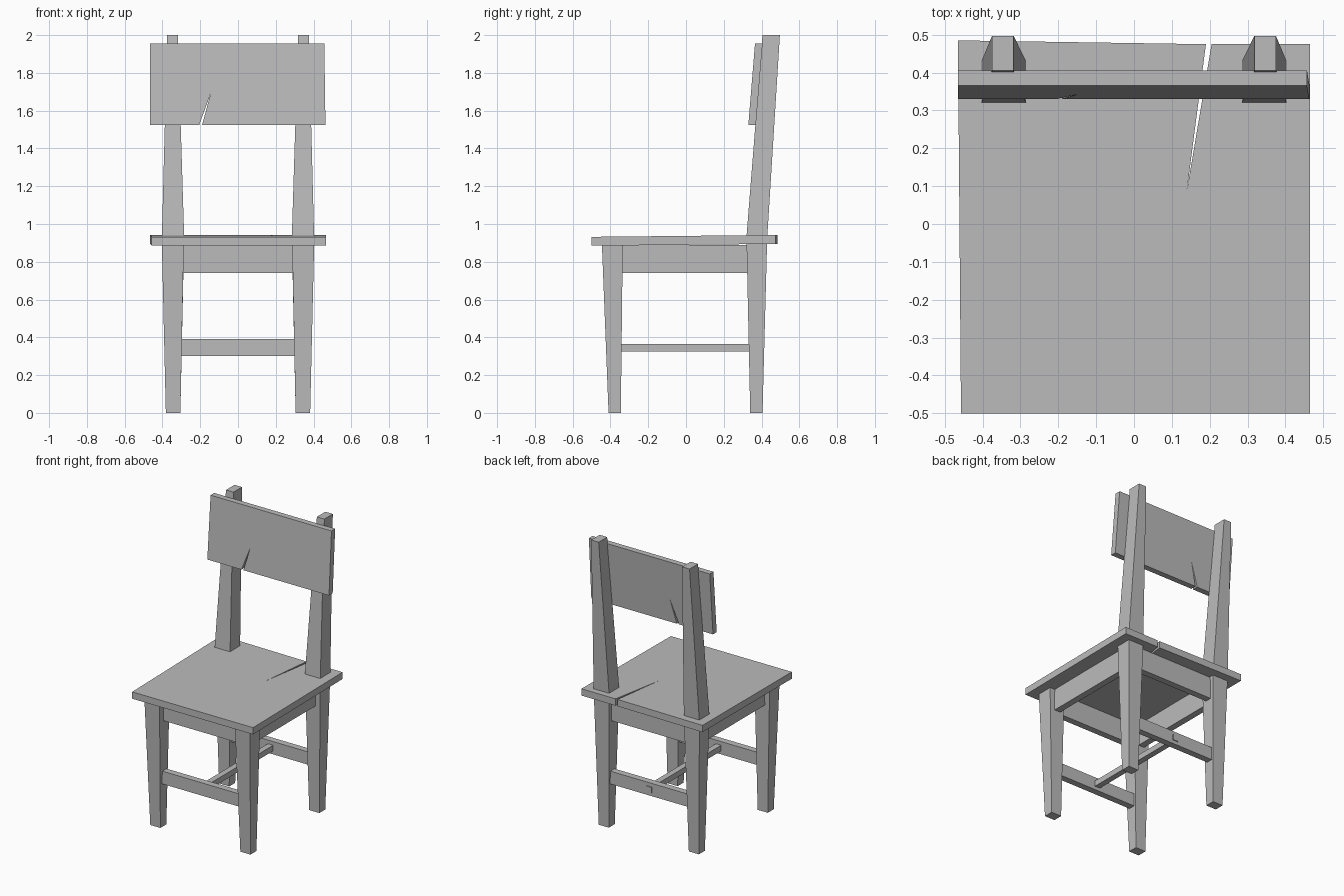
import bpy
import bmesh

cube = bpy.data.objects.get("Cube")
if cube:
    bpy.data.objects.remove(cube, do_unlink=True)

grey = bpy.data.materials.new("grey_wood")
grey.use_nodes = True
tone = (0.5, 0.5, 0.5, 1)
grey.diffuse_color = tone
grey.node_tree.nodes["Principled BSDF"].inputs["Base Color"].default_value = tone


def loft(name, rings):
    """Solid skinned through rings that share a point count."""
    bm = bmesh.new()
    loops = [[bm.verts.new(p) for p in ring] for ring in rings]
    bm.faces.new(loops[0])
    bm.faces.new(loops[-1])
    n = len(loops[0])
    for a, b in zip(loops, loops[1:]):
        for i in range(n):
            j = (i + 1) % n
            bm.faces.new((a[i], a[j], b[j], b[i]))
    bmesh.ops.recalc_face_normals(bm, faces=bm.faces)
    mesh = bpy.data.meshes.new(name)
    bm.to_mesh(mesh)
    bm.free()
    mesh.materials.append(grey)
    obj = bpy.data.objects.new(name, mesh)
    bpy.context.collection.objects.link(obj)
    return obj


def section(x0, x1, y0, y1, z):
    return [(x0, y0, z), (x1, y0, z), (x1, y1, z), (x0, y1, z)]


def box(name, x0, x1, y0, y1, z0, z1):
    return loft(name, [section(x0, x1, y0, y1, z) for z in (z0, z1)])


# Seat with a split running in from the back edge, rising slightly rearward
seat = [(-0.457, -0.5), (0.465, -0.5), (0.465, 0.475), (0.205, 0.475),
        (0.14, 0.09), (0.19, 0.475), (-0.465, 0.485)]
loft("seat", [[(x, y, z + 0.01 * y) for x, y in seat] for z in (0.89, 0.937)])

# Backrest board, leaning back, with a split in its lower edge
board = [(-0.465, 1.525), (-0.205, 1.525), (-0.145, 1.69), (-0.19, 1.525),
         (0.463, 1.525), (0.457, 1.955), (-0.465, 1.955)]
loft("backrest", [[(x, y + (z - 1.525) * 0.082, z) for x, z in board]
                  for y in (0.33, 0.37)])

# Tapered legs and side rails, one set on each side
for side, s in (("right", -1), ("left", 1)):
    loft("front_leg_" + side, [
        section(s * 0.305, s * 0.382, -0.41, -0.345, 0),
        section(s * 0.287, s * 0.403, -0.445, -0.335, 0.888)])
    loft("back_leg_" + side, [
        section(s * 0.305, s * 0.382, 0.34, 0.405, 0),
        section(s * 0.285, s * 0.403, 0.32, 0.43, 0.93),
        section(s * 0.318, s * 0.375, 0.405, 0.497, 2)])
    box("side_apron_" + side, s * 0.32, s * 0.365, -0.36, 0.35, 0.74, 0.89)

# Front and back rails
for end, s in (("front", -1), ("back", 1)):
    box(end + "_apron", -0.3, 0.3, s * 0.355, s * 0.4, 0.74, 0.89)
    box(end + "_stretcher", -0.31, 0.31, s * 0.355, s * 0.4, 0.302, 0.39)

# Centre stretcher, its tenon showing through the back rail
box("centre_stretcher", -0.02, 0.02, -0.38, 0.406, 0.326, 0.365)
